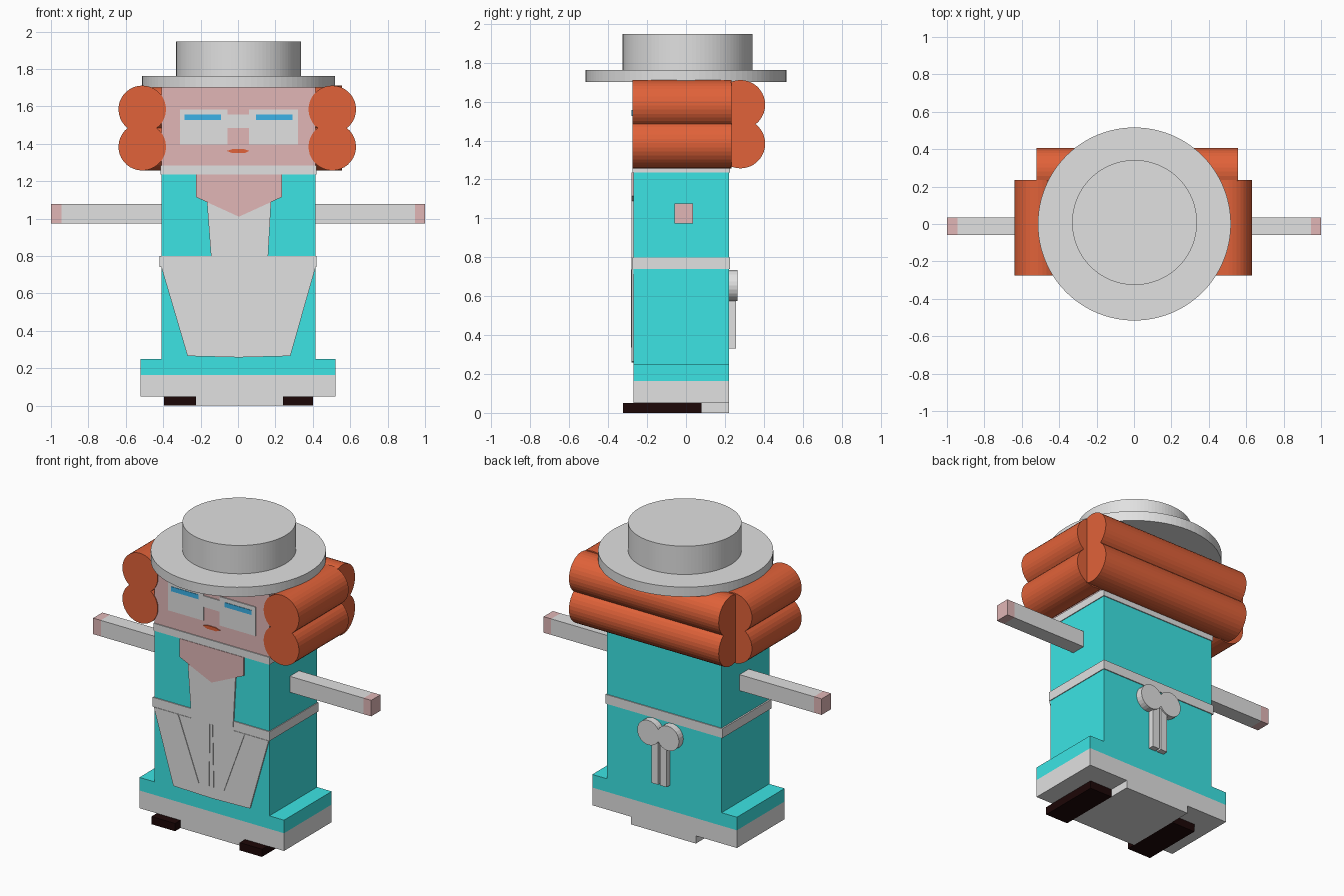
import bpy, bmesh, math
from mathutils import Vector

if "Cube" in bpy.data.objects:
    bpy.data.objects.remove(bpy.data.objects["Cube"])


def material(name, rgb):
    m = bpy.data.materials.new(name)
    m.diffuse_color = (*rgb, 1)
    m.use_nodes = True
    m.node_tree.nodes["Principled BSDF"].inputs["Base Color"].default_value = m.diffuse_color
    return m


WHITE = material("white", (0.75, 0.75, 0.75))
TEAL = material("turquoise", (0.045, 0.775, 0.775))
HAIR = material("rust_orange", (0.75, 0.122, 0.041))
SKIN = material("pink_skin", (0.75, 0.47, 0.47))
BLUE = material("eye_blue", (0.045, 0.45, 0.81))
DARK = material("dark_shoe", (0.012, 0.002, 0.002))

# How profile (u, v) and depth w map to space for each extrusion axis
MAPS = {
    "x": lambda u, v, w: (w, u, v),
    "y": lambda u, v, w: (u, w, v),
    "z": lambda u, v, w: (u, v, w),
}


def prism(name, pts, axis, w0, w1, mat):
    """Extrude a closed 2D profile along an axis from w0 to w1."""
    to3d = MAPS[axis]
    bm = bmesh.new()
    face = bm.faces.new([bm.verts.new(to3d(u, v, w0)) for u, v in pts])
    out = bmesh.ops.extrude_face_region(bm, geom=[face])
    verts = [g for g in out["geom"] if isinstance(g, bmesh.types.BMVert)]
    shift = Vector(to3d(0, 0, w1 - w0))
    bmesh.ops.translate(bm, vec=shift, verts=verts)
    bmesh.ops.recalc_face_normals(bm, faces=bm.faces)
    me = bpy.data.meshes.new(name)
    bm.to_mesh(me)
    bm.free()
    me.materials.append(mat)
    ob = bpy.data.objects.new(name, me)
    bpy.context.collection.objects.link(ob)
    return ob


def rect(u0, u1, v0, v1):
    return [(u0, v0), (u1, v0), (u1, v1), (u0, v1)]


def box(name, x, y, z, mat):
    return prism(name, rect(*x, *z), "y", *y, mat)


def circle(cx, cy, r, n):
    return [(cx + r * math.cos(2 * math.pi * i / n),
             cy + r * math.sin(2 * math.pi * i / n)) for i in range(n)]


def double_lobe(cu, cv, r, d, n=28, sideways=False):
    """Outline of two merged circles whose centres lie d either side of (cu, cv)."""
    a = math.asin(d / r)
    pts = []
    for k in (0, 1):
        for i in range(n):
            t = -a + (math.pi + 2 * a) * i / n + k * math.pi
            u, v = r * math.cos(t), r * math.sin(t) + (d if k == 0 else -d)
            pts.append((cu - v, cv + u) if sideways else (cu + u, cv + v))
    return pts


# Gown, with a wide hem
prism("gown", [(-0.52, 0.165), (0.52, 0.165), (0.52, 0.25), (0.415, 0.25),
               (0.415, 1.24), (-0.41, 1.24), (-0.41, 0.25), (-0.52, 0.25)],
      "y", -0.27, 0.22, TEAL)
box("hem_trim", (-0.52, 0.52), (-0.27, 0.22), (0.05, 0.165), WHITE)
box("foot_block", (-0.225, 0.24), (-0.27, 0.22), (0, 0.05), WHITE)
for side, x in (("left", (-0.395, -0.225)), ("right", (0.24, 0.4))):
    box(side + "_shoe", x, (-0.325, 0.08), (0, 0.05), DARK)

# Bands at waist and neck
box("waist_belt", (-0.42, 0.42), (-0.276, 0.226), (0.74, 0.8), WHITE)
box("collar_band", (-0.415, 0.42), (-0.276, 0.226), (1.235, 1.283), WHITE)

# Plates on the chest and skirt
prism("neckline", [(-0.225, 1.235), (-0.225, 1.115), (0.005, 1.01),
                   (0.235, 1.115), (0.235, 1.235)], "y", -0.279, -0.27, SKIN)
prism("shirt_front", [(-0.166, 1.088), (-0.14, 0.74), (0.158, 0.74),
                      (0.177, 1.089), (0.005, 1.01)], "y", -0.279, -0.27, WHITE)
prism("apron", [(-0.41, 0.74), (-0.27, 0.265), (0.005, 0.258), (0.28, 0.265),
                (0.415, 0.74)], "y", -0.279, -0.27, WHITE)

# Pleats, fine ridges on the apron
for name, top, low in (("left", -0.235, -0.088), ("centre_left", -0.008, -0.014),
                       ("centre_right", 0.012, 0.02), ("right", 0.242, 0.095)):
    prism(name + "_pleat", [(low - 0.003, 0.335), (low + 0.003, 0.335),
                            (top + 0.003, 0.738), (top - 0.003, 0.738)],
          "y", -0.283, -0.279, WHITE)

# Arms and hands
for side, s in (("left", -1), ("right", 1)):
    box(side + "_arm", sorted((s * 0.41, s * 0.945)), (-0.06, 0.035), (0.973, 1.077), WHITE)
    box(side + "_hand", sorted((s * 0.945, s)), (-0.06, 0.035), (0.973, 1.077), SKIN)

# Head and face
box("head", (-0.41, 0.415), (-0.27, 0.22), (1.283, 1.7), SKIN)
prism("spectacles", [(-0.31, 1.395), (-0.055, 1.395), (-0.055, 1.485), (0.06, 1.485),
                     (0.06, 1.395), (0.32, 1.395), (0.32, 1.583), (0.06, 1.583),
                     (0.06, 1.557), (-0.055, 1.557), (-0.055, 1.583), (-0.31, 1.583)],
      "y", -0.276, -0.27, WHITE)
for side, x in (("left", (-0.285, -0.09)), ("right", (0.097, 0.292))):
    box(side + "_eye", x, (-0.279, -0.276), (1.526, 1.556), BLUE)
prism("mouth", [(-0.06, 1.362), (-0.03, 1.35), (0.035, 1.35), (0.062, 1.362),
                (0.03, 1.372), (-0.028, 1.372)], "y", -0.276, -0.27, HAIR)

# Rolled hair at both sides and the back
for side, x in (("left", -0.512), ("right", 0.504)):
    prism(side + "_hair", double_lobe(x, 1.484, 0.127, 0.1), "y", -0.275, 0.235, HAIR)
prism("back_hair", double_lobe(0.28, 1.484, 0.127, 0.1), "x", -0.52, 0.557, HAIR)

# Hat
prism("hat_brim", circle(0.002, 0, 0.516, 96), "z", 1.7, 1.763, WHITE)
prism("hat_crown", circle(0.003, 0.008, 0.334, 96), "z", 1.763, 1.947, WHITE)

# Apron bow at the back
prism("bow", double_lobe(0.015, 0.655, 0.08, 0.07, 20, True), "y", 0.22, 0.265, WHITE)
for side, x in (("left", (-0.04, 0.009)), ("right", (0.021, 0.07))):
    box(side + "_bow_tail", x, (0.22, 0.256), (0.33, 0.62), WHITE)
